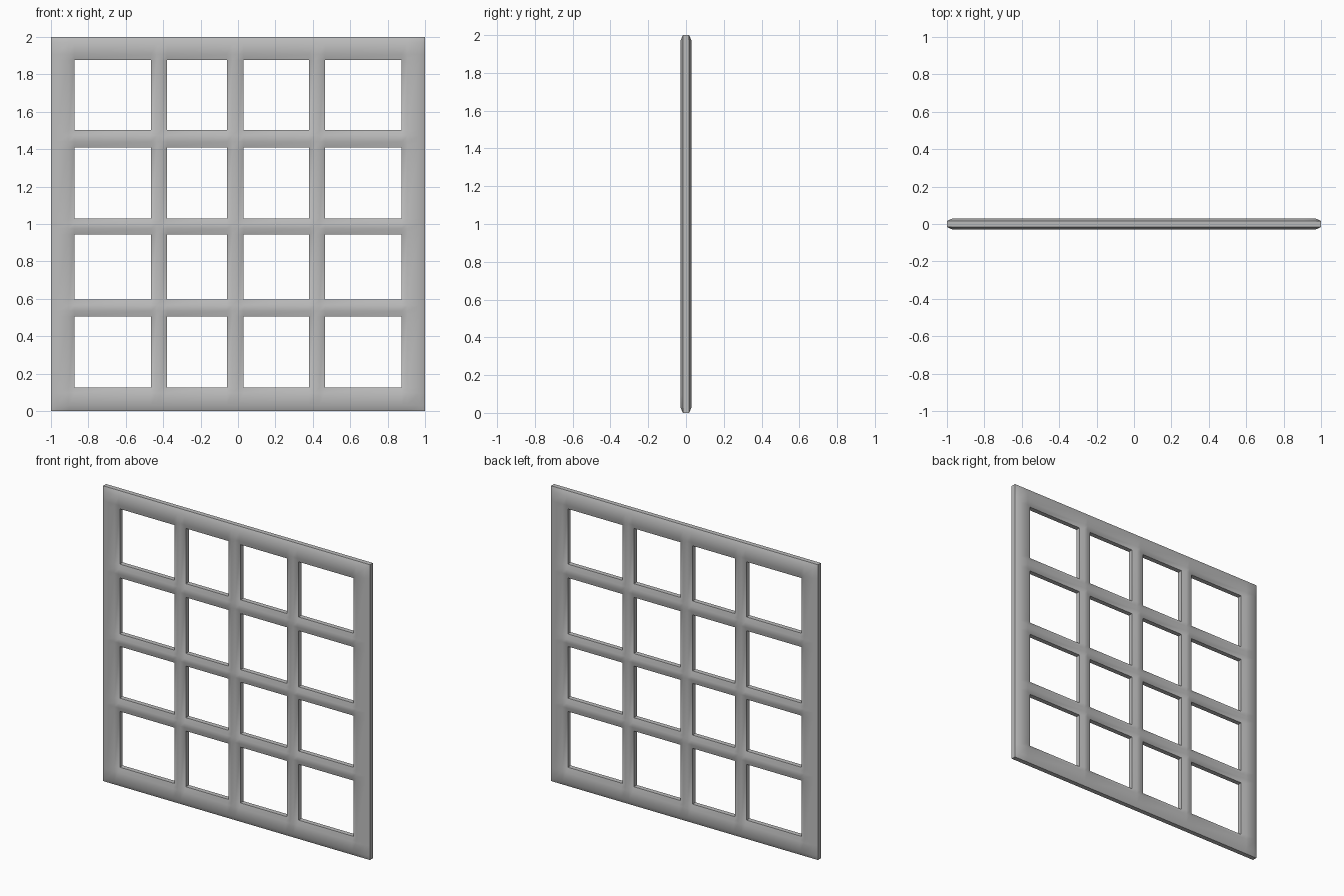
import bpy, bmesh

if "Cube" in bpy.data.objects:
    bpy.data.objects.remove(bpy.data.objects["Cube"])

C = 0.03               # chamfer width
Y_EDGE, Y_FACE = 0.016, 0.03

# Openings between frame and bars
XO = [(-0.875, -0.465), (-0.38, -0.06), (0.03, 0.38), (0.465, 0.875)]
ZO = [(0.127, 0.505), (0.595, 0.945), (1.03, 1.41), (1.503, 1.877)]


def lines(lo, hi, openings):
    """Grid lines at every edge of the lattice plus its chamfer line."""
    out = [lo, lo + C]
    for a, b in openings:
        out += [a - C, a, b, b + C]
    return out + [hi - C, hi]


def inside(v, openings):
    return any(a < v < b for a, b in openings)


xs, zs = lines(-1, 1, XO), lines(0, 2, ZO)
nx, nz = len(xs), len(zs)


def solid(i, j):
    if not (0 <= i < nx - 1 and 0 <= j < nz - 1):
        return False
    return not (inside((xs[i] + xs[i + 1]) / 2, XO) and inside((zs[j] + zs[j + 1]) / 2, ZO))


bm = bmesh.new()
verts = {}


def vert(i, j, side):
    key = (i, j, side)
    if key not in verts:
        rim = not all(solid(i - a, j - b) for a in (0, 1) for b in (0, 1))
        verts[key] = bm.verts.new((xs[i], side * (Y_EDGE if rim else Y_FACE), zs[j]))
    return verts[key]


# Front and back faces, with walls around the outside and each opening
for i in range(nx - 1):
    for j in range(nz - 1):
        if not solid(i, j):
            continue
        ring = [(i, j), (i + 1, j), (i + 1, j + 1), (i, j + 1)]
        bm.faces.new([vert(*p, -1) for p in ring])
        bm.faces.new([vert(*p, 1) for p in reversed(ring)])
        for k, (di, dj) in enumerate([(0, -1), (1, 0), (0, 1), (-1, 0)]):
            if not solid(i + di, j + dj):
                p, q = ring[k], ring[(k + 1) % 4]
                bm.faces.new([vert(*q, -1), vert(*p, -1), vert(*p, 1), vert(*q, 1)])
bmesh.ops.recalc_face_normals(bm, faces=bm.faces)

mesh = bpy.data.meshes.new("window_lattice")
bm.to_mesh(mesh)
bm.free()
obj = bpy.data.objects.new("window_lattice", mesh)
bpy.context.collection.objects.link(obj)

mat = bpy.data.materials.new("grey")
mat.diffuse_color = (0.5, 0.5, 0.5, 1)
mat.use_nodes = True
mat.node_tree.nodes["Principled BSDF"].inputs["Base Color"].default_value = mat.diffuse_color
mesh.materials.append(mat)

# Rounded-looking faces, crisp wall edges
bpy.context.view_layer.objects.active = obj
obj.select_set(True)
bpy.ops.object.shade_smooth_by_angle(angle=0.8)
